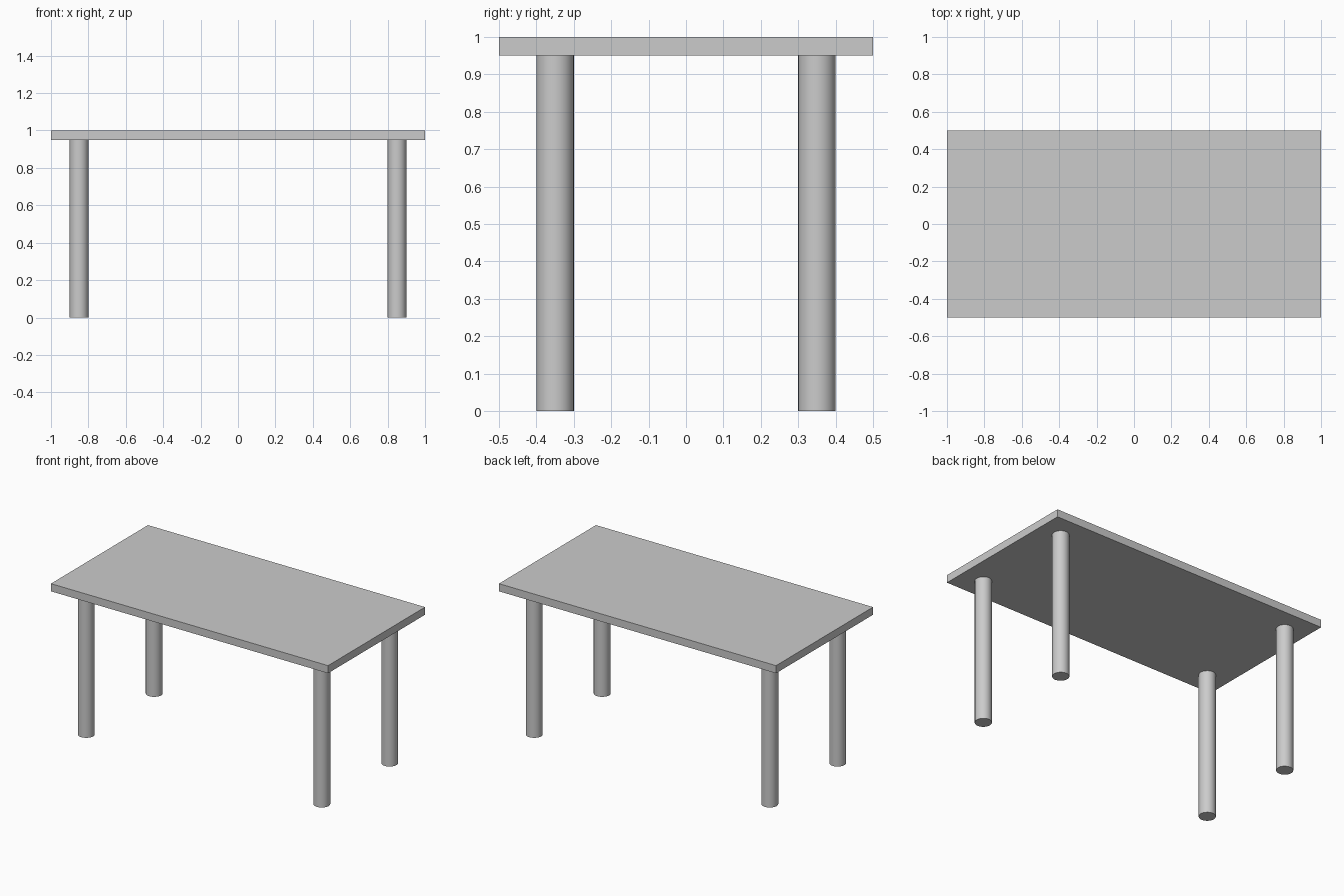
import bpy
import math

TOP_SIZE = (2.0, 1.0, 0.05)
HEIGHT = 1.0
LEG_RADIUS = 0.05
LEG_X, LEG_Y = 0.85, 0.35

cube = bpy.data.objects.get("Cube")
if cube:
    bpy.data.objects.remove(cube, do_unlink=True)


def make_material(name, color):
    mat = bpy.data.materials.new(name)
    mat.use_nodes = True
    mat.diffuse_color = color
    mat.node_tree.nodes["Principled BSDF"].inputs["Base Color"].default_value = color
    return mat


grey = make_material("light_grey", (0.6, 0.6, 0.6, 1.0))

# Tabletop slab
bpy.ops.mesh.primitive_cube_add(size=1, location=(0, 0, HEIGHT - TOP_SIZE[2] / 2))
top = bpy.context.object
top.name = "tabletop"
top.scale = TOP_SIZE
bpy.ops.object.transform_apply(location=False, rotation=False, scale=True)
top.data.materials.append(grey)

# Four round legs, reaching up to the underside of the top
leg_height = HEIGHT - TOP_SIZE[2]
for y_name, y_side in (("front", -1), ("back", 1)):
    for x_name, x_side in (("right", -1), ("left", 1)):
        bpy.ops.mesh.primitive_cylinder_add(
            vertices=32, radius=LEG_RADIUS, depth=leg_height,
            location=(x_side * LEG_X, y_side * LEG_Y, leg_height / 2))
        leg = bpy.context.object
        leg.name = f"{y_name}_{x_name}_leg"
        leg.data.materials.append(grey)
        bpy.ops.object.shade_smooth_by_angle(angle=math.radians(30))
